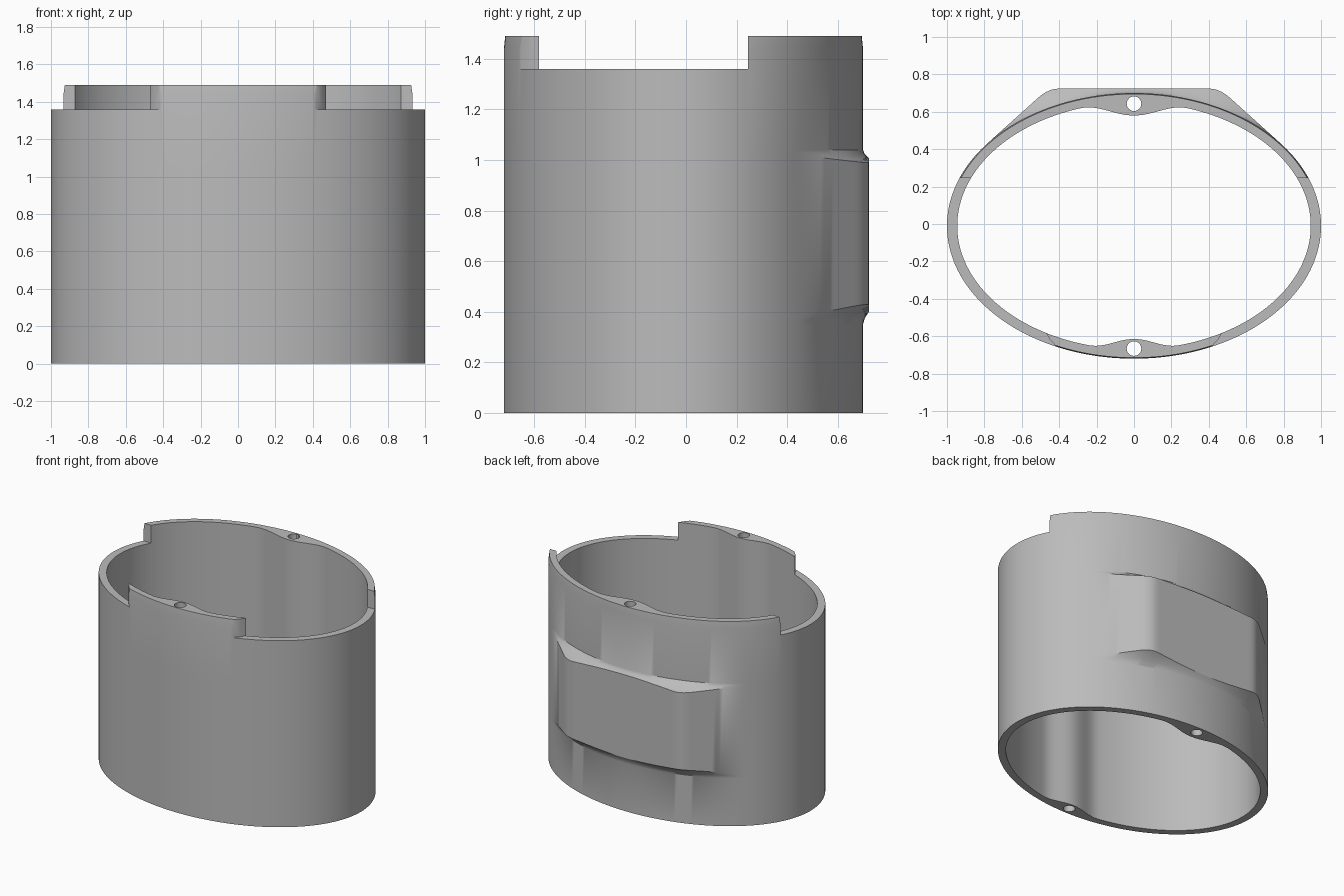
import bpy, bmesh, math

if "Cube" in bpy.data.objects:
    bpy.data.objects.remove(bpy.data.objects["Cube"])

N = 256                      # segments around the oval
CY, A, B = -0.01, 1.0, 0.71  # oval centre and outer radii
IA, IB = 0.945, 0.66         # inner radii
TOP, RIM = 1.49, 1.36        # lip height and wall height

grey = bpy.data.materials.new("mid grey")
grey.diffuse_color = (0.5, 0.5, 0.5, 1)
grey.use_nodes = True
grey.node_tree.nodes["Principled BSDF"].inputs["Base Color"].default_value = grey.diffuse_color


def make_object(name, bm):
    bmesh.ops.recalc_face_normals(bm, faces=bm.faces)
    mesh = bpy.data.meshes.new(name)
    bm.to_mesh(mesh)
    bm.free()
    mesh.materials.append(grey)
    obj = bpy.data.objects.new(name, mesh)
    bpy.context.collection.objects.link(obj)
    return obj


def prism(name, pts, z0, z1):
    bm = bmesh.new()
    low = [bm.verts.new((x, y, z0)) for x, y in pts]
    high = [bm.verts.new((x, y, z1)) for x, y in pts]
    n = len(pts)
    bm.faces.new(low[::-1])
    bm.faces.new(high)
    for i in range(n):
        j = (i + 1) % n
        bm.faces.new((low[i], low[j], high[j], high[i]))
    return make_object(name, bm)


def bulge(x, y):
    """How far the rear pad stands out from the oval."""
    if y < 0 or abs(x) > 0.785:
        return 0.0
    flat, slope, k = 0.724, 0.430 - 0.90 * (abs(x) - 0.785), 0.05
    h = max(k - abs(flat - slope), 0) / k
    return max(min(flat, slope) - h * h * k / 4 - y, 0.0)


def inner_point(t):
    """Inner oval with a smooth screw boss at front and back."""
    x, y = IA * math.cos(t), CY + IB * math.sin(t)
    width, depth = (0.29, 0.07) if y > 0 else (0.24, 0.055)
    if abs(x) < width:
        y -= math.copysign(depth * math.cos(math.pi * x / width / 2) ** 2, y)
    return x, y


def outer_column(t):
    """Points up the outside wall, including the pad and its soft ledges."""
    x, y = A * math.cos(t), CY + B * math.sin(t)
    p = bulge(x, y)
    f = (p / 0.094) ** 0.4
    z1, z2 = 0.36 + 0.07 * f, 1.03 - 0.04 * f
    rows = [(0, 0), (0.35, 0), ((0.35 + z1) / 2, 0.3), (z1, 1),
            (z2, 1), ((z2 + 1.04) / 2, 0.3), (1.04, 0), (1.44, 0)]
    col = [(x, y + p * w, z) for z, w in rows]
    col.append((x * 0.993, CY + (y - CY) * 0.993, TOP))
    return col


# Oval sleeve: a closed loop of cross-sections
bm = bmesh.new()
cols = []
for i in range(N):
    t = 2 * math.pi * i / N
    ix, iy = inner_point(t)
    pts = outer_column(t) + [(ix, iy, TOP), (ix, iy, 0)]
    cols.append([bm.verts.new(p) for p in pts])
for i in range(N):
    a, b = cols[i], cols[(i + 1) % N]
    for k in range(len(a)):
        m = (k + 1) % len(a)
        bm.faces.new((a[k], b[k], b[m], a[m]))
sleeve = make_object("oval_sleeve", bm)

# Side notches that leave a long back lip and a short front lip
half = [(1.2, 0.245), (1.2, -0.9), (0.37, -0.9), (0.385, -0.675),
        (0.42, -0.65), (0.45, -0.617), (0.475, -0.575), (0.475, -0.5)]
notch = prism("notch_cutter", half + [(-x, y) for x, y in reversed(half)], RIM, 2)

# Screw holes through both bosses
cutters = [notch]
for name, cy in (("back_hole_cutter", 0.643), ("front_hole_cutter", -0.666)):
    ring = [(0.039 * math.cos(2 * math.pi * i / 32),
             cy + 0.039 * math.sin(2 * math.pi * i / 32)) for i in range(32)]
    cutters.append(prism(name, ring, -0.5, 2))

bpy.context.view_layer.objects.active = sleeve
sleeve.select_set(True)
for c in cutters:
    c.hide_render = True
    mod = sleeve.modifiers.new("cut", 'BOOLEAN')
    mod.operation, mod.solver, mod.object = 'DIFFERENCE', 'EXACT', c
    bpy.ops.object.modifier_apply(modifier=mod.name)
    bpy.data.objects.remove(c, do_unlink=True)

bpy.ops.object.shade_smooth_by_angle(angle=math.radians(30))
